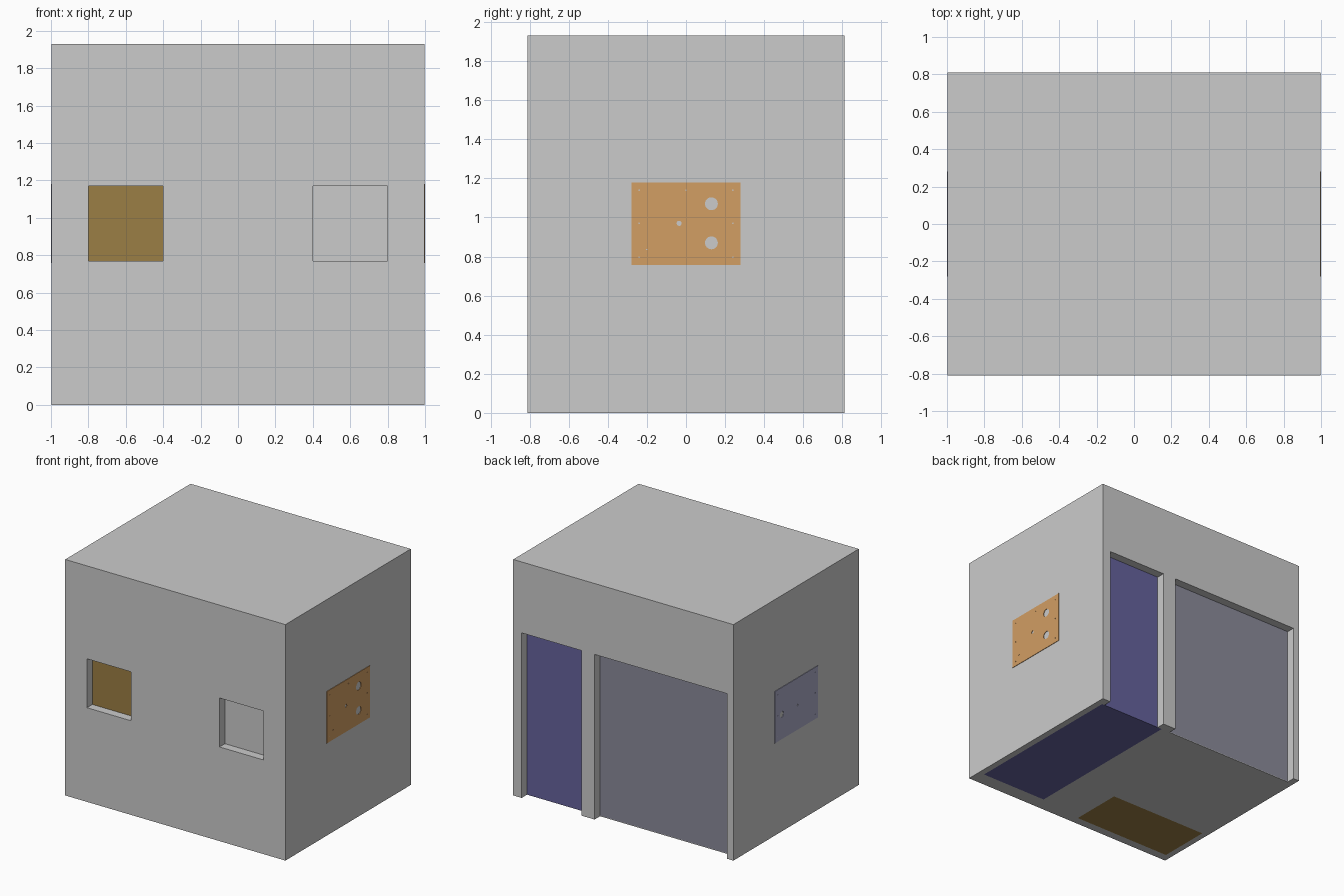
import bpy, bmesh
from mathutils import Matrix, Vector

if "Cube" in bpy.data.objects:
    bpy.data.objects.remove(bpy.data.objects["Cube"])


def material(name, rgb):
    mat = bpy.data.materials.new(name)
    mat.diffuse_color = (*rgb, 1)
    mat.use_nodes = True
    mat.node_tree.nodes["Principled BSDF"].inputs["Base Color"].default_value = mat.diffuse_color
    return mat


def mesh_object(name, bm, mat=None):
    mesh = bpy.data.meshes.new(name)
    bm.to_mesh(mesh)
    bm.free()
    obj = bpy.data.objects.new(name, mesh)
    bpy.context.collection.objects.link(obj)
    if mat:
        mesh.materials.append(mat)
    return obj


def box(name, x, y, z, mat=None):
    """Box from (min, max) pairs on each axis."""
    bm = bmesh.new()
    bmesh.ops.create_cube(bm, size=1)
    lo, hi = (Vector(v) for v in zip(x, y, z))
    for v in bm.verts:
        v.co = [(a + b) / 2 + c * (b - a) for a, b, c in zip(lo, hi, v.co)]
    return mesh_object(name, bm, mat)


def cut(obj, cutter):
    mod = obj.modifiers.new("cut", "BOOLEAN")
    mod.operation = "DIFFERENCE"
    mod.solver = "EXACT"
    mod.object = cutter
    cutter.hide_render = True
    cutter.hide_viewport = True
    cutter.display_type = "WIRE"


def side_panel(name, side, holes, mat):
    """Thin plate on a side wall, drilled with (y, z, radius) holes."""
    plate = box(name, sorted((side * WALL_X, side * 1.0)),
                (-0.28, 0.28), (0.757, 1.18), mat)
    bm = bmesh.new()
    for y, z, r in holes:
        m = Matrix.Translation((side * 0.998, y, z)) @ Matrix.Rotation(1.5707963, 4, "Y")
        bmesh.ops.create_cone(bm, cap_ends=True, segments=24 if r > 0.01 else 10,
                              radius1=r, radius2=r, depth=0.05, matrix=m)
    cut(plate, mesh_object(name + "_drill", bm))


WALL_X, WALL_Y, HEIGHT = 0.996, 0.81, 1.93
IN_X, IN_Y, CEILING = 0.945, 0.74, 1.86

blue = material("blue", (0.133, 0.125, 0.337))
slate = material("slate", (0.258, 0.258, 0.328))
brown = material("brown", (0.33, 0.21, 0.058))
orange = material("orange", (0.645, 0.342, 0.125))
pale_slate = material("pale_slate", (0.40, 0.40, 0.56))

# Outer shell, open underneath
shell = box("building_shell", (-WALL_X, WALL_X), (-WALL_Y, WALL_Y), (0, HEIGHT))
cut(shell, box("cavity_cutter", (-IN_X, IN_X), (-IN_Y, IN_Y), (-0.1, CEILING)))

# Front windows
for side, x in (("left", (-0.8, -0.4)), ("right", (0.4, 0.8))):
    cut(shell, box(side + "_window_cutter", x, (-0.9, -0.7), (0.77, 1.17)))

# Rear door and wide rear gate
cut(shell, box("door_cutter", (0.38, 0.92), (0.7, 0.9), (-0.1, 1.35)))
cut(shell, box("gate_cutter", (-0.94, 0.26), (0.7, 0.9), (-0.1, 1.35)))

# Rooms filling the inside
box("blue_room", (0.34, IN_X), (-0.69, IN_Y), (0, CEILING), blue)
box("gate_room", (-IN_X, 0.34), (-0.30, IN_Y), (0.006, CEILING), slate)
box("gate_room_floor", (-IN_X, 0.34), (-0.30, IN_Y), (0, 0.006))
box("brown_room", (-IN_X, -0.05), (-IN_Y, -0.30), (0, CEILING), brown)
box("front_lobby", (-0.05, 0.34), (-IN_Y, -0.30), (0, CEILING))
box("right_window_backing", (0.34, IN_X), (-IN_Y, -0.69), (0, CEILING))

# Drilled side panels
screws = [(y, z, 0.004) for y in (-0.24, 0.24) for z in (0.796, 0.97, 1.14)]
screws.append((0, 1.14, 0.004))
side_panel("right_panel", 1, screws + [(0.13, 0.87, 0.033), (0.13, 1.07, 0.033),
                                       (-0.035, 0.97, 0.013), (-0.2, 0.836, 0.004)], orange)
side_panel("left_panel", -1, screws[:-1] + [(0.19, 0.96, 0.025), (-0.01, 0.96, 0.008)],
           pale_slate)
